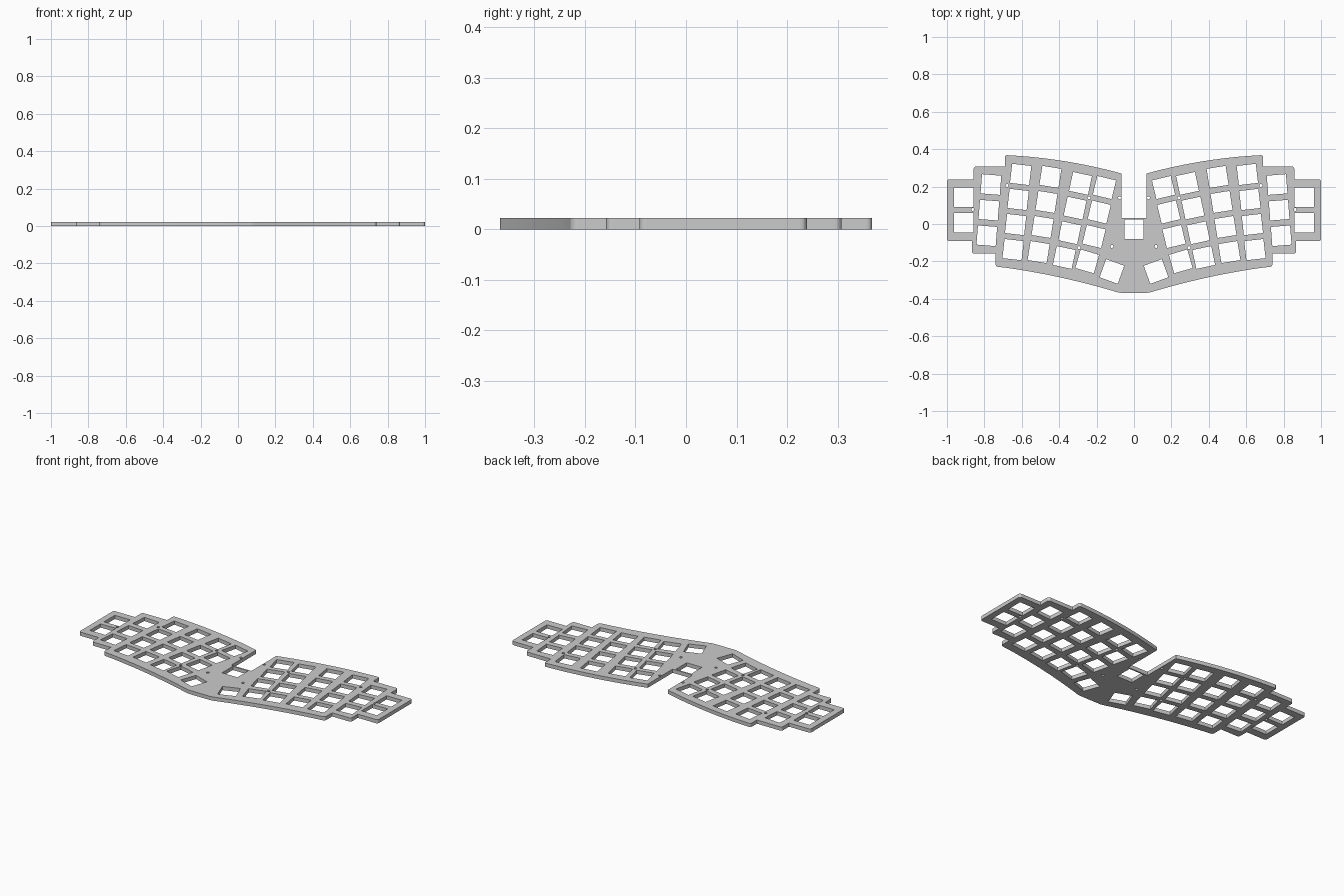
import bpy
import bmesh
from math import sin, cos, pi, radians
from mathutils import Vector

THICK = 0.0225
HOLE = 0.103
CORNER = 0.013

if "Cube" in bpy.data.objects:
    bpy.data.objects.remove(bpy.data.objects["Cube"])

grey = bpy.data.materials.new("plate grey")
grey.use_nodes = True
colour = (0.6, 0.6, 0.6, 1)
grey.diffuse_color = colour
grey.node_tree.nodes["Principled BSDF"].inputs["Base Color"].default_value = colour


def arc(a, b, sag, n=12):
    """Points of a shallow upward bow from a to b, ends left out."""
    a, b = Vector(a), Vector(b)
    return [a.lerp(b, i / n) + Vector((0, 4 * sag * (i / n) * (1 - i / n))) for i in range(1, n)]


def rounded(prev, corner, nxt, r=CORNER, n=5):
    """Points that round off one corner."""
    p, c, q = Vector(prev), Vector(corner), Vector(nxt)
    a = c + (p - c).normalized() * r
    b = c + (q - c).normalized() * r
    pts = []
    for i in range(n + 1):
        t = i / n * pi / 2
        pts.append(c + (a - c) * (1 - sin(t)) + (b - c) * (1 - cos(t)))
    return pts


def square(x, y, angle):
    t = radians(angle)
    u = Vector((cos(t), sin(t))) * HOLE / 2
    v = Vector((-u.y, u.x))
    c = Vector((x, y))
    return [c - u - v, c + u - v, c + u + v, c - u + v]


def circle(x, y, r=0.008, n=16):
    return [Vector((x + r * cos(2 * pi * i / n), y + r * sin(2 * pi * i / n))) for i in range(n)]


def mirrored(pts):
    return [Vector((-p[0], p[1])) for p in reversed(pts)]


# Right-hand edge of the plate, from the notch round to the front
notch, top = (0.067, 0.27), (0.69, 0.37)
low, front = (0.741, -0.226), (0.085, -0.366)
steps = [notch, top, (0.69, 0.308), (0.857, 0.308), (0.857, 0.239), (1, 0.239),
         (1, -0.092), (0.867, -0.092), (0.867, -0.158), (0.741, -0.158), low, front]
outer = {1, 3, 5, 6, 8, 10}
half = [Vector((0.067, 0.032)), Vector(notch)] + arc(notch, (0.66, 0.367), 0.016)
for i in range(1, len(steps) - 1):
    if i in outer:
        half += rounded(steps[i - 1], steps[i], steps[i + 1])
    else:
        half.append(Vector(steps[i]))
half += arc((0.728, -0.228), front, 0.014)
half += [Vector(front), Vector((0.07, -0.368))]
outline = half + mirrored(half)

# Key columns: top key centre, step to the next key, count, tilt
columns = [
    ((0.91, 0.143), (0, -0.136), 2, 0),
    ((0.765, 0.211), (0.011, -0.137), 3, 4.5),
    ((0.606, 0.265), (0.0135, -0.134), 4, 6.5),
    ((0.447, 0.252), (0.021, -0.134), 4, 9),
    ((0.286, 0.217), (0.029, -0.132), 4, 12),
    ((0.158, 0.195), (0.028, -0.131), 3, 13.5),
    ((0.25, -0.2), (0, 0), 1, 16),
    ((0.118, -0.254), (0, 0), 1, 20),
]
screws = [(0.862, 0.077), (0.678, 0.206), (0.24, 0.14),
          (0.078, 0.14), (0.294, -0.126), (0.118, -0.12)]

openings = [circle(*s) for s in screws]
for (x, y), (dx, dy), count, tilt in columns:
    openings += [square(x + dx * k, y + dy * k, tilt) for k in range(count)]
openings += [mirrored(o) for o in openings]
openings.append(square(0, -0.028, 0))

# Filled flat curve with all openings, extruded to the plate thickness
curve = bpy.data.curves.new("key_plate", "CURVE")
curve.dimensions = "2D"
curve.fill_mode = "BOTH"
curve.extrude = THICK / 2
for loop in [outline] + openings:
    spline = curve.splines.new("POLY")
    spline.points.add(len(loop) - 1)
    for point, p in zip(spline.points, loop):
        point.co = (p[0], p[1], 0, 1)
    spline.use_cyclic_u = True
curve.materials.append(grey)
plate = bpy.data.objects.new("key_plate", curve)
bpy.context.collection.objects.link(plate)

# Turn into a clean mesh standing on the ground
bpy.ops.object.select_all(action="DESELECT")
plate.select_set(True)
bpy.context.view_layer.objects.active = plate
bpy.ops.object.convert(target="MESH")
bm = bmesh.new()
bm.from_mesh(plate.data)
bmesh.ops.remove_doubles(bm, verts=bm.verts, dist=0.0001)
bmesh.ops.translate(bm, verts=bm.verts, vec=(0, 0, THICK / 2))
bmesh.ops.recalc_face_normals(bm, faces=bm.faces)
for face in bm.faces:
    face.smooth = False
bm.to_mesh(plate.data)
bm.free()
